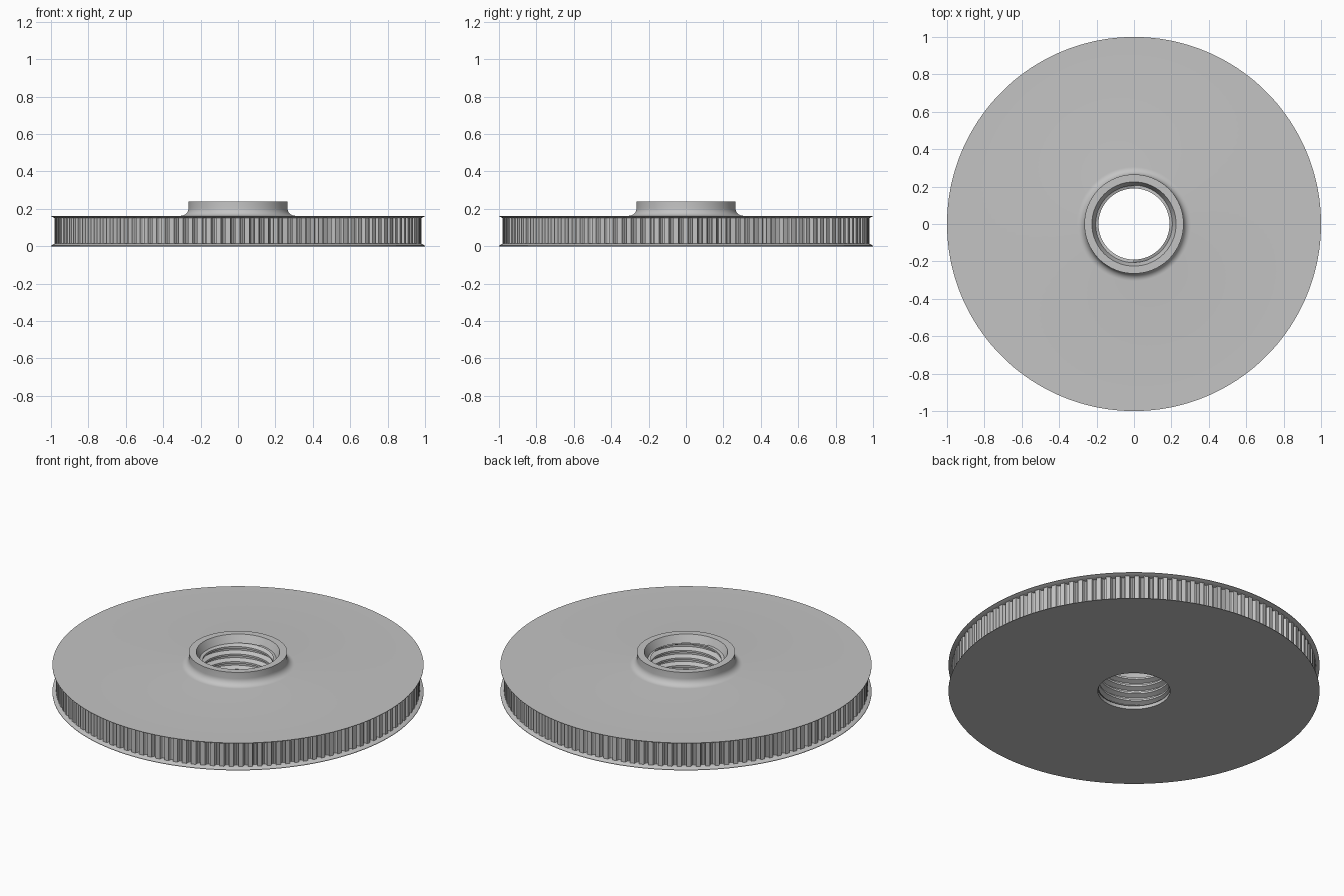
import bpy, math

if "Cube" in bpy.data.objects:
    bpy.data.objects.remove(bpy.data.objects["Cube"])

metal = bpy.data.materials.new("light_grey_metal")
metal.diffuse_color = (0.55, 0.55, 0.55, 1)
metal.use_nodes = True
metal.node_tree.nodes["Principled BSDF"].inputs["Base Color"].default_value = metal.diffuse_color

TAU = 2 * math.pi


def polar(r, a, z):
    return (r * math.cos(a), r * math.sin(a), z)


def make_object(name, verts, faces, angle=30):
    mesh = bpy.data.meshes.new(name)
    mesh.from_pydata(verts, [], faces)
    mesh.validate()
    mesh.materials.append(metal)
    obj = bpy.data.objects.new(name, mesh)
    bpy.context.collection.objects.link(obj)
    bpy.ops.object.select_all(action='DESELECT')
    obj.select_set(True)
    bpy.context.view_layer.objects.active = obj
    bpy.ops.object.shade_smooth_by_angle(angle=math.radians(angle))
    return obj


def lathe(name, profile, steps=180):
    """Revolve (radius, z) points; the outside is right of the path."""
    n = len(profile)
    verts = [polar(r, TAU * s / steps, z) for s in range(steps) for r, z in profile]
    faces = []
    for s in range(steps):
        a, b = s * n, (s + 1) % steps * n
        faces += [(b + i, b + i + 1, a + i + 1, a + i) for i in range(n - 1)]
    return make_object(name, verts, faces)


# Lower flange with bevelled rim and the plain mouth of the bore
lathe("lower_flange", [(0.22, 0.02), (0.195, 0.02), (0.195, 0), (1, 0),
                       (1, 0.003), (0.98, 0.014), (0.94, 0.014)])

# Upper flange, filleted hub and chamfered bore entry
fillet = []
for i in range(9):
    t = math.pi / 2 * i / 8
    fillet.append((0.305 - 0.04 * math.sin(t), 0.203 - 0.04 * math.cos(t)))
lathe("upper_flange_and_hub", [(0.94, 0.15), (0.98, 0.15), (1, 0.16), (1, 0.163)]
      + fillet + [(0.265, 0.24), (0.225, 0.24), (0.205, 0.195)])

# Toothed belt rim: flat lands separated by rounded grooves
TEETH = 120
outline = []
for k in range(TEETH):
    outline.append((0.98, (k - 0.3) / TEETH * TAU))
    for i in range(7):
        t = math.pi * i / 6
        outline.append((0.98 - 0.022 * math.sin(t),
                        (k + 0.5 - 0.3 * math.cos(t)) / TEETH * TAU))
n = len(outline)
verts = [polar(r, a, z) for z in (0.012, 0.152) for r, a in outline]
make_object("toothed_rim", verts,
            [(i, (i + 1) % n, n + (i + 1) % n, n + i) for i in range(n)])

# Helical thread inside the bore, trimmed at both ends
PITCH, LOW, HIGH, STEPS = 0.045, 0.02, 0.2, 96
section = [(0.19, 0), (0.19, 0.25), (0.217, 0.5), (0.217, 0.75)]
rows = [(r, f + k) for k in range(-2, 6) for r, f in section][::-1]
m = len(rows)
verts = []
for s in range(STEPS + 1):
    for r, f in rows:
        z = LOW + PITCH * (f + s / STEPS)
        verts.append(polar(r, TAU * s / STEPS, min(max(z, LOW), HIGH)))
faces = []
for s in range(STEPS):
    for i in range(m - 1):
        a, b = s * m + i, (s + 1) * m + i
        quad = (b, b + 1, a + 1, a)
        # skip the parts trimmed away beyond the ends
        if len({round(verts[q][2], 6) for q in quad}) > 1:
            faces.append(quad)
make_object("bore_thread", verts, faces)
